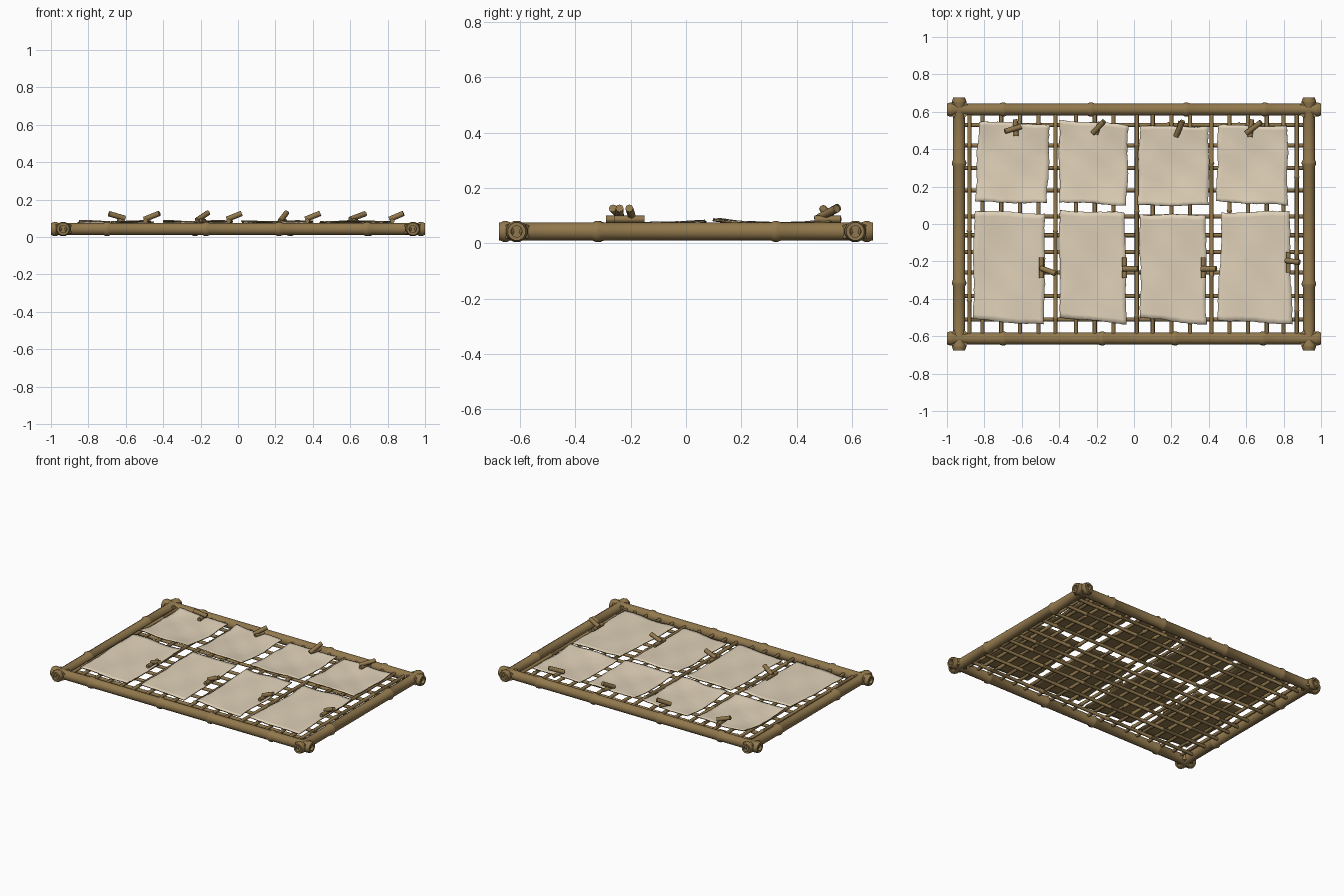
import bpy, bmesh, math, random
from mathutils import Vector

if "Cube" in bpy.data.objects:
    bpy.data.objects.remove(bpy.data.objects["Cube"])
random.seed(4)

def mat(name, c):
    m = bpy.data.materials.new(name)
    m.diffuse_color = (*c, 1)
    m.use_nodes = True
    m.node_tree.nodes["Principled BSDF"].inputs["Base Color"].default_value = m.diffuse_color
    return m
BAMBOO = mat("bamboo brown", (0.285, 0.188, 0.074))
CLOTH = mat("raw cloth", (0.75, 0.645, 0.485))

def finish(name, bm, mats, angle=50, recalc=True):
    if recalc:
        bmesh.ops.recalc_face_normals(bm, faces=bm.faces)
    me = bpy.data.meshes.new(name)
    bm.to_mesh(me)
    bm.free()
    for m in mats:
        me.materials.append(m)
    ob = bpy.data.objects.new(name, me)
    bpy.context.collection.objects.link(ob)
    bpy.ops.object.select_all(action='DESELECT')
    ob.select_set(True)
    bpy.context.view_layer.objects.active = ob
    bpy.ops.object.shade_smooth_by_angle(angle=math.radians(angle))
    return ob

def cane(bm, a, b, r, nodes=(), sides=10, bulge=1.18, bore=0.0):
    """Lathed bamboo stick from a to b with swollen joints at the given distances."""
    a, b = Vector(a), Vector(b)
    d = (b - a).normalized()
    L = (b - a).length
    u = d.orthogonal().normalized()
    v = d.cross(u)
    w = r * 0.6
    prof = [(0, r)]
    for t in sorted(nodes):
        prof += [(t - w, r), (t - w * .25, r * bulge), (t + w * .25, r * bulge), (t + w, r)]
    prof.append((L, r))
    if bore:                      # hollow cut ends
        prof = [(bore, r * .62), (0, r * .62)] + prof + [(L, r * .62), (L - bore, r * .62)]
    rings = [[bm.verts.new(a + d * t + (u * math.cos(k * math.tau / sides)
              + v * math.sin(k * math.tau / sides)) * rr) for k in range(sides)] for t, rr in prof]
    for p, q in zip(rings, rings[1:]):
        for k in range(sides):
            bm.faces.new((p[k], p[(k + 1) % sides], q[(k + 1) % sides], q[k]))
    bm.faces.new(rings[0])
    bm.faces.new(rings[-1])

# outer frame poles
Z = 0.043
FX, FY = 0.935, 0.612
poles = [
    ("front_pole", (-1, -FY, Z), (1, -FY, Z), (0.022, 0.3, 0.83, 1.22, 1.69, 1.978)),
    ("back_pole", (-1, FY, Z), (1, FY, Z), (0.022, 0.3, 0.77, 1.28, 1.70, 1.978)),
    ("left_pole", (-FX, -0.675, Z), (-FX, 0.675, Z), (0.022, 0.36, 1.0, 1.328)),
    ("right_pole", (FX, -0.675, Z), (FX, 0.675, Z), (0.022, 0.355, 1.0, 1.328)),
]
for name, a, b, n in poles:
    bm = bmesh.new()
    cane(bm, a, b, 0.033, n, 12, 1.2, 0.02)
    finish(name, bm, [BAMBOO])

# diagonal bindings at the corners
for sx in (-1, 1):
    for sy in (-1, 1):
        bm = bmesh.new()
        x, y = sx * FX, sy * FY
        for d in (-.036, .036):
            cane(bm, (x - .036, y - d, Z), (x + .036, y + d, Z), 0.026, (), 8)
        finish("corner_binding", bm, [BAMBOO])

# thin slats of the grid
bm = bmesh.new()
for y in (.53, .42, .30, .18, .04, -.06, -.15, -.26, -.385, -.51):
    cane(bm, (-FX, y, .032), (FX, y, .032), .011,
         [k * .45 + random.uniform(.1, .4) for k in range(4)], 8, 1.3)
finish("long_slats", bm, [BAMBOO])
bm = bmesh.new()
for x in (-.88, -.81, -.71, -.61, -.51, -.42, -.31, -.21, -.11, .015, .1, .2, .3,
          .415, .51, .61, .71, .8, .87):
    cane(bm, (x, -FY, .05), (x, FY, .05), .011,
         [k * .4 + random.uniform(.05, .35) for k in range(3)], 8, 1.3)
finish("cross_slats", bm, [BAMBOO])

# drying cloths: corners back left, back right, front right, front left
cloths = [
    ((-.83, .55), (-.45, .53), (-.465, .11), (-.85, .12)),
    ((-.40, .555), (-.03, .53), (-.04, .10), (-.40, .12)),
    ((.03, .525), (.40, .52), (.40, .10), (.02, .10)),
    ((.45, .53), (.82, .52), (.82, .10), (.44, .12)),
    ((-.855, .07), (-.475, .055), (-.48, -.54), (-.86, -.51)),
    ((-.40, .07), (-.05, .06), (-.04, -.535), (-.395, -.50)),
    ((.03, .05), (.385, .05), (.385, -.54), (.035, -.50)),
    ((.47, .06), (.83, .07), (.845, -.535), (.445, -.515)),
]
N, M = 16, 22
for i, cs in enumerate(cloths):
    bl, br, fr, fl = [Vector((*c, 0)) for c in cs]
    ph = [random.uniform(0, 6.28) for _ in range(5)]
    lift = [random.uniform(.002, .012) for _ in range(2)]
    bm = bmesh.new()
    g = []
    for b in range(M + 1):
        row = []
        t = b / M
        for a in range(N + 1):
            s = a / N
            p = bl.lerp(br, s).lerp(fl.lerp(fr, s), t)
            # ragged outline
            p.x += .003 * math.sin(9 * t + ph[0] + 2 * s) + random.uniform(-.0025, .0025)
            p.y += .003 * math.sin(8 * s + ph[1] + 2 * t) + random.uniform(-.0025, .0025)
            # soft wrinkles and lifted edges
            z = .07 + .002 * math.sin(7 * s + 5 * t + ph[2]) + .0015 * math.sin(13 * t - 9 * s + ph[3])
            z += random.uniform(-.0005, .0005)
            z += (1 - t) ** 2.5 * (lift[0] * (1 - s) ** 2 + lift[1] * s ** 2)
            if i < 4:
                z += .018 * t ** 3 + .008 * (1 - t) ** 3
            else:
                z += .006 * (1 - t) ** 4
            row.append(bm.verts.new((p.x, p.y, z)))
        g.append(row)
    for b in range(M):
        for a in range(N):
            bm.faces.new((g[b][a], g[b + 1][a], g[b + 1][a + 1], g[b][a + 1]))
    ob = finish("cloth", bm, [CLOTH, BAMBOO], 60, False)
    # thin brown backing below the pale face
    mod = ob.modifiers.new("backing", 'SOLIDIFY')
    mod.thickness = .006
    mod.offset = -1
    mod.material_offset = 1
    mod.material_offset_rim = 1

# pegs: a short stick lying flat, with a tilted one on top
pegs = [
    # flat stick ends, then tilted stick high end and low end
    ((-.63, .47), (-.635, .56), (-.69, .495, .125), (-.605, .52, .10)),
    ((-.205, .48), (-.18, .545), (-.16, .55, .13), (-.22, .485, .09)),
    ((.235, .485), (.25, .55), (.26, .55, .13), (.225, .47, .085)),
    ((.62, .465), (.63, .56), (.68, .545, .125), (.60, .485, .095)),
    ((-.495, -.29), (-.495, -.18), (-.42, -.265, .127), (-.50, -.235, .095)),
    ((-.05, -.29), (-.05, -.18), (.02, -.24, .127), (-.06, -.24, .095)),
    ((.37, -.29), (.37, -.18), (.44, -.24, .127), (.36, -.24, .095)),
    ((.825, -.26), (.825, -.15), (.885, -.205, .127), (.81, -.195, .095)),
]
for f0, f1, hi, lo in pegs:
    bm = bmesh.new()
    cane(bm, (*f0, .087), (*f1, .087), .013, (), 8)
    cane(bm, lo, hi, .0145, (), 8)
    finish("peg", bm, [BAMBOO])
